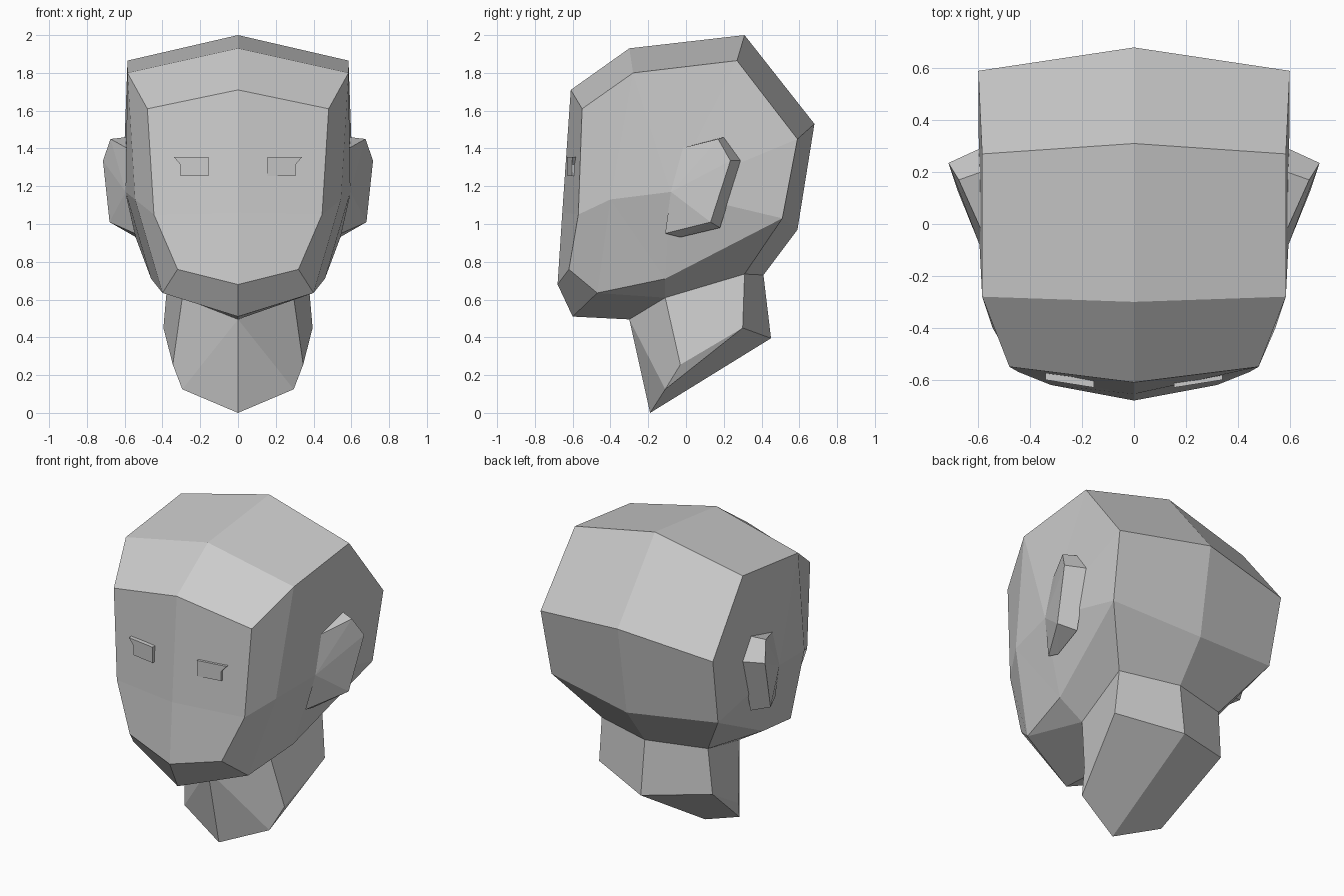
import bpy, bmesh

if "Cube" in bpy.data.objects:
    bpy.data.objects.remove(bpy.data.objects["Cube"])

grey = bpy.data.materials.new("plain_grey")
grey.diffuse_color = (0.6, 0.6, 0.6, 1)
grey.use_nodes = True
grey.node_tree.nodes["Principled BSDF"].inputs["Base Color"].default_value = grey.diffuse_color


def mirrored_part(name, points, faces):
    """Flat-shaded part: named points and faces for the right side, mirrored over x = 0."""
    bm = bmesh.new()
    for side in (1, -1):
        v = {k: bm.verts.new((side * x, y, z)) for k, (x, y, z) in points.items()}
        for f in faces:
            corners = [v[k] for k in f.split()]
            bm.faces.new(corners if side == 1 else corners[::-1])
    bmesh.ops.remove_doubles(bm, verts=bm.verts, dist=0.0005)
    bmesh.ops.recalc_face_normals(bm, faces=bm.faces)
    me = bpy.data.meshes.new(name)
    bm.to_mesh(me)
    bm.free()
    me.materials.append(grey)
    ob = bpy.data.objects.new(name, me)
    bpy.context.collection.objects.link(ob)
    return ob


# Neck collar, shared by the head opening and the neck top
collar = {
    "throat": (0, -0.30, 0.495), "neck_front": (0.295, -0.11, 0.61),
    "neck_side": (0.37, 0.31, 0.735), "nape": (0, 0.41, 0.73),
}

# Head: centre profile (m_), side ring, two cheek points
head = {
    "m_chin": (0, -0.60, 0.51), "m_mouth": (0, -0.68, 0.68), "m_nose": (0, -0.655, 1.06),
    "m_brow": (0, -0.61, 1.71), "m_top": (0, -0.30, 1.93), "m_crown": (0, 0.31, 2.0),
    "m_back": (0, 0.68, 1.53), "m_low": (0, 0.59, 0.97),
    "brow": (0.48, -0.55, 1.61), "top": (0.585, -0.28, 1.80), "crown": (0.585, 0.27, 1.865),
    "back": (0.60, 0.59, 1.45), "low": (0.58, 0.51, 1.03), "jaw": (0.46, -0.11, 0.71),
    "chin": (0.40, -0.47, 0.635), "mouth": (0.32, -0.62, 0.76), "nose": (0.445, -0.57, 1.05),
    "cheek": (0.545, -0.40, 1.13), "temple": (0.595, -0.08, 1.17),
}
mirrored_part("head", {**head, **collar}, [
    # centre strip from chin over the crown to the nape
    "m_chin chin mouth m_mouth", "m_mouth mouth nose m_nose", "m_nose nose brow m_brow",
    "m_brow brow top m_top", "m_top top crown m_crown", "m_crown crown back m_back",
    "m_back back low m_low", "m_low low neck_side nape",
    # side of the face
    "brow nose cheek top", "nose mouth chin cheek", "top cheek temple",
    "top temple crown", "crown temple back", "back temple low", "low temple jaw",
    "jaw temple cheek", "jaw cheek chin",
    # underside of the jaw
    "low jaw neck_front neck_side", "jaw chin neck_front",
    "chin m_chin throat neck_front",
])

# Neck with slanted closed base
base = {
    "tip": (0, -0.19, 0.0), "a": (0.295, -0.11, 0.125), "b": (0.345, -0.03, 0.255),
    "c": (0.395, 0.30, 0.45), "rear": (0, 0.45, 0.395),
}
mirrored_part("neck", {**collar, **base}, [
    "throat tip a", "throat a b neck_front", "neck_front b c neck_side",
    "neck_side c rear nape", "tip rear c a", "a c b",
])

# Ears: front plate sloping out of the head, with a back rim
mirrored_part("ears", {
    "p1": (0.585, -0.03, 1.40), "p2": (0.595, -0.08, 1.17), "p3": (0.545, -0.11, 0.95),
    "o1": (0.675, 0.17, 1.45), "o2": (0.715, 0.235, 1.335), "o3": (0.68, 0.13, 1.01),
    "r1": (0.59, 0.20, 1.46), "r2": (0.595, 0.29, 1.335),
    "r3": (0.575, 0.18, 0.98), "r4": (0.54, -0.03, 0.93),
}, [
    "p1 p2 o1", "p2 o2 o1", "p2 o3 o2", "p2 p3 o3",
    "p1 o1 r1", "o1 o2 r2 r1", "o2 o3 r3 r2", "o3 r4 r3", "o3 p3 r4",
    "p2 p1 r1", "p2 r1 r2", "p2 r2 r3", "p2 r3 r4", "p2 r4 p3",
])

# Eyes: small raised plates with a flared outer lid
outline = [(0.155, 1.355), (0.34, 1.355), (0.305, 1.315), (0.305, 1.255), (0.155, 1.255)]
eye = {}
for i, (x, z) in enumerate(outline):
    y = -0.63 + (x - 0.155) * 0.16 - (z - 1.355) * 0.03
    eye[f"f{i}"] = (x, y, z)
    eye[f"b{i}"] = (x, y + 0.03, z)
n = len(outline)
mirrored_part("eyes", eye, [
    " ".join(f"f{i}" for i in range(n)), " ".join(f"b{i}" for i in reversed(range(n))),
] + [f"f{i} b{i} b{(i + 1) % n} f{(i + 1) % n}" for i in range(n)])
